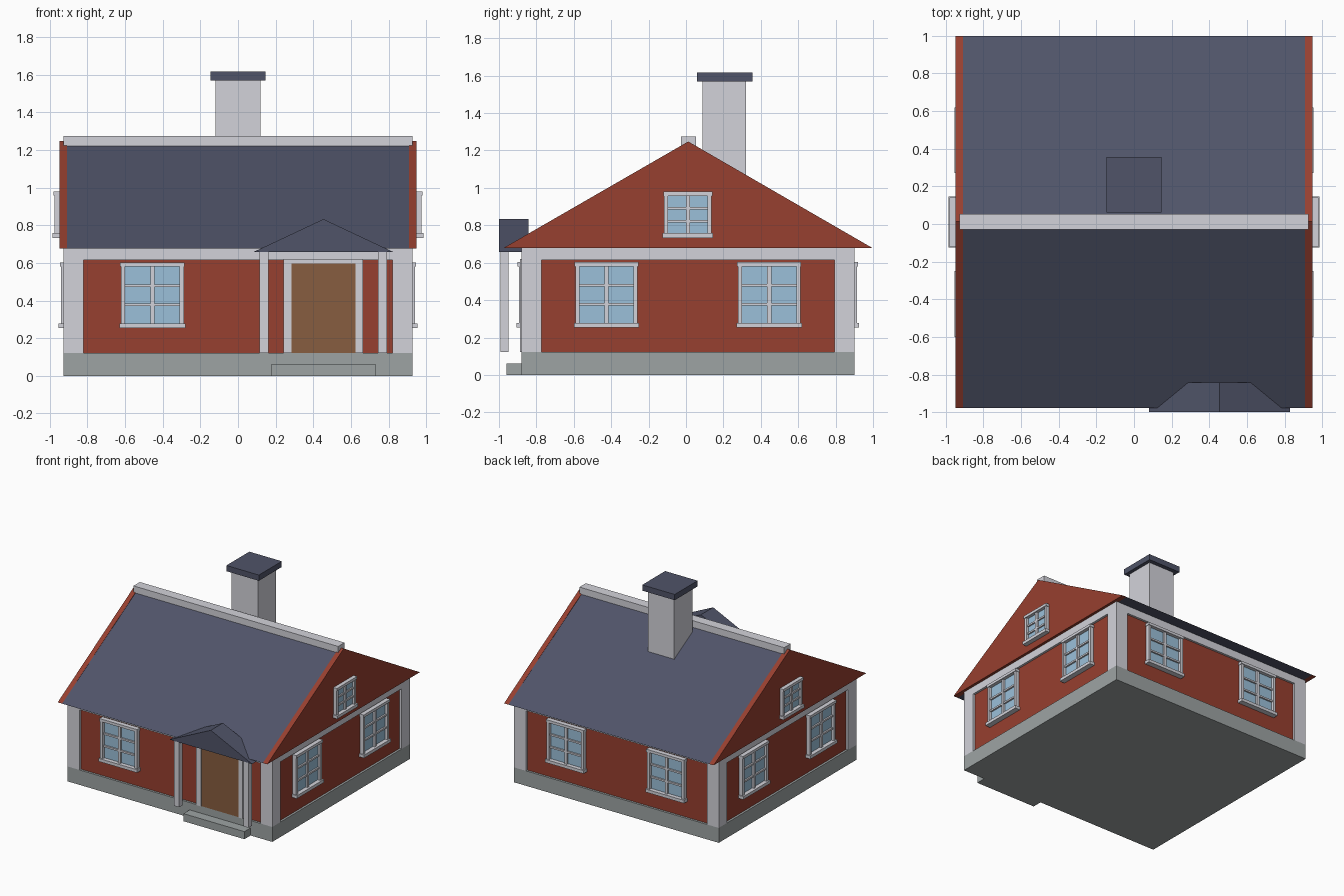
import bpy, bmesh, math
from mathutils import Matrix, Vector

if "Cube" in bpy.data.objects:
    bpy.data.objects.remove(bpy.data.objects["Cube"])


def material(name, r, g, b):
    m = bpy.data.materials.new(name)
    m.diffuse_color = (r, g, b, 1)
    m.use_nodes = True
    m.node_tree.nodes["Principled BSDF"].inputs["Base Color"].default_value = m.diffuse_color
    return m


RED = material("barn red", 0.31, 0.05, 0.029)
SLATE = material("slate blue", 0.08, 0.088, 0.14)
WHITE = material("trim white", 0.65, 0.65, 0.70)
STONE = material("stone grey", 0.34, 0.37, 0.37)
WOOD = material("door brown", 0.245, 0.11, 0.05)
GLASS = material("glass blue", 0.33, 0.53, 0.70)


def finish(name, bm, mat, matrix=Matrix()):
    bm.transform(matrix)
    bmesh.ops.recalc_face_normals(bm, faces=bm.faces[:])
    mesh = bpy.data.meshes.new(name)
    bm.to_mesh(mesh)
    bm.free()
    mesh.materials.append(mat)
    ob = bpy.data.objects.new(name, mesh)
    bpy.context.collection.objects.link(ob)
    return ob


def boxes(name, mat, items, matrix=Matrix()):
    """One object from boxes given as (x0, x1, y0, y1, z0, z1)."""
    bm = bmesh.new()
    for x0, x1, y0, y1, z0, z1 in items:
        place = (Matrix.Translation(((x0 + x1) / 2, (y0 + y1) / 2, (z0 + z1) / 2))
                 @ Matrix.Diagonal((x1 - x0, y1 - y0, z1 - z0, 1)))
        bmesh.ops.create_cube(bm, size=1, matrix=place)
    return finish(name, bm, mat, matrix)


def prism(name, mat, profile, offset):
    """Extrude a closed 3D profile along an offset."""
    bm = bmesh.new()
    face = bm.faces.new([bm.verts.new(p) for p in profile])
    ext = bmesh.ops.extrude_face_region(bm, geom=[face], use_keep_orig=True)
    verts = [g for g in ext["geom"] if isinstance(g, bmesh.types.BMVert)]
    bmesh.ops.translate(bm, verts=verts, vec=Vector(offset))
    return finish(name, bm, mat)


X, Y0, Y1, MID = 0.927, -0.88, 0.90, 0.01   # outer footprint
IN = 0.018                                  # wall inset behind the trim

# Base, walls, frieze and corner boards
boxes("foundation", STONE, [(-X, X, Y0, Y1, 0, 0.122)])
boxes("walls", RED, [(-X + IN, X - IN, Y0 + IN, Y1 - IN, 0.12, 0.67)])
boxes("frieze_board", WHITE, [(-X, X, Y0, Y1, 0.615, 0.68)])
C = 0.107
boxes("corner_boards", WHITE,
      [(xa, xa + C, ya, ya + C, 0.122, 0.616)
       for xa in (-X, X - C) for ya in (Y0, Y1 - C)])

# Roof body with red gable slabs at the ends
EAVE0, EAVE1, APEX = -0.977, 0.998, 0.012


def roof_profile(x, drop=0.0):
    return [(x, EAVE0, 0.678), (x, EAVE1, 0.678), (x, APEX, 1.248 - drop)]


prism("roof", SLATE, roof_profile(-0.91, 0.004), (1.82, 0, 0))
for side, x in (("left", -0.949), ("right", 0.909)):
    prism(side + "_gable", RED, roof_profile(x), (0.04, 0, 0))
boxes("ridge_cap", WHITE, [(-X, X, -0.028, 0.054, 1.2, 1.275)])

# Chimney
boxes("chimney", WHITE, [(-0.119, 0.119, 0.087, 0.322, 1.0, 1.57)])
boxes("chimney_cap", SLATE, [(-0.147, 0.147, 0.06, 0.356, 1.57, 1.617)])


def window(name, pos, angle, w, h, recess):
    """Window facing -y locally, bottom centre at pos on the trim plane."""
    m = Matrix.Translation(pos) @ Matrix.Rotation(angle, 4, 'Z')
    a, b, t = w / 2, 0.022, 0.026           # half width, bar width, depth
    front = -0.014 if recess else -t
    back = 0.02
    iw, ih = a - b, h - 2 * b
    frame = [(-a, -a + b, front, back, 0, h), (a - b, a, front, back, 0, h),
             (-a - 0.008, a + 0.008, front - 0.012, back, 0, b + 0.003),
             (-a - 0.004, a + 0.004, front - 0.006, back, h - b, h)]
    # Muntins: one upright and two crossbars
    frame.append((-0.011, 0.011, front + 0.006, back, b, h - b))
    for i in (1, 2):
        z = b + ih * i / 3
        frame.append((-iw, iw, front + 0.009, back, z - 0.007, z + 0.007))
    boxes(name + "_frame", WHITE, frame, m)
    g = 0.008 if recess else -0.006
    boxes(name + "_glass", GLASS, [(-iw, iw, g, g + 0.008, b, h - b)], m)


# Windows on each wall
WB, WW, WH = 0.253, 0.334, 0.35
window("front_window", (-0.455, Y0, WB), 0, WW, WH, True)
for i, s in enumerate((-1, 1)):
    window(f"back_window_{i + 1}", (s * 0.455, Y1, WB), math.pi, WW, WH, True)
for side, s in (("left", -1), ("right", 1)):
    turn = s * math.pi / 2
    for i, y in enumerate((-0.425, 0.445)):
        window(f"{side}_window_{i + 1}", (s * X, y, WB), turn, WW, WH, True)
    window(side + "_gable_window", (s * 0.949, MID, 0.733), turn, 0.254, 0.247, False)

# Entrance: door, surround and step
boxes("door", WOOD, [(0.283, 0.627, Y0 - 0.002, Y0 + 0.03, 0.122, 0.597)])
boxes("door_trim", WHITE,
      [(0.243, 0.285, Y0 - 0.008, Y0 + 0.03, 0.122, 0.62),
       (0.625, 0.663, Y0 - 0.008, Y0 + 0.03, 0.122, 0.62),
       (0.243, 0.663, Y0 - 0.008, Y0 + 0.03, 0.597, 0.62)])
boxes("front_step", STONE, [(0.178, 0.73, -0.96, -0.87, 0, 0.062)])

# Porch posts and roof
boxes("porch_posts", WHITE,
      [(x, x + 0.047, -0.993, -0.948, 0.122, 0.67) for x in (0.115, 0.744)])
prism("porch_roof", SLATE,
      [(0.08, -1, 0.657), (0.828, -1, 0.657), (0.454, -1, 0.833)], (0, 0.158, 0))
